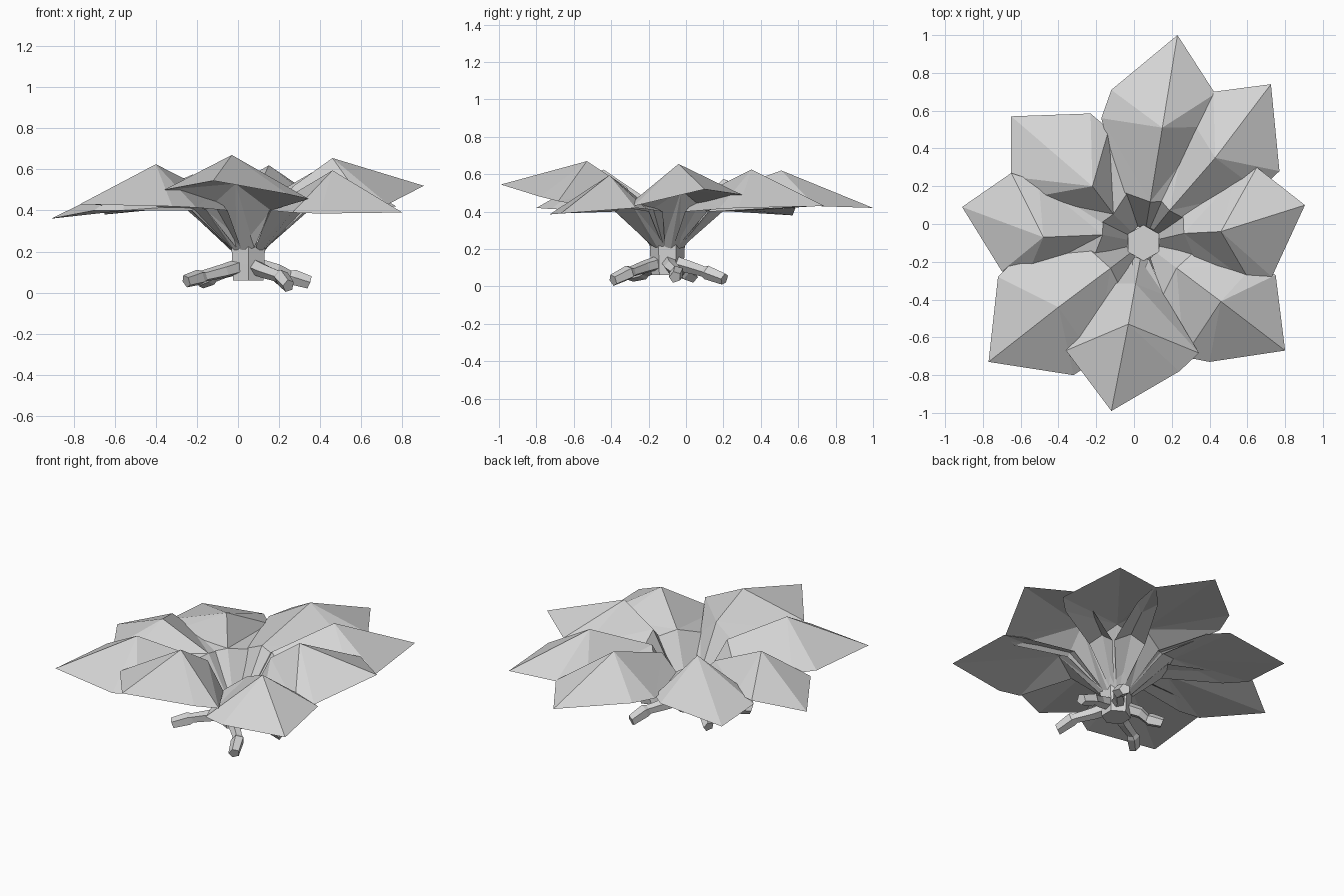
import bpy, bmesh, math
from mathutils import Vector

cube = bpy.data.objects.get("Cube")
if cube:
    bpy.data.objects.remove(cube)

grey = bpy.data.materials.new("pale_grey")
grey.use_nodes = True
grey.diffuse_color = (0.66, 0.66, 0.66, 1)
grey.node_tree.nodes["Principled BSDF"].inputs["Base Color"].default_value = (0.66, 0.66, 0.66, 1)

CENTRE = Vector((0.05, -0.1, 0))
UP = Vector((0, 0, 1))


def make_object(name, bm):
    bmesh.ops.recalc_face_normals(bm, faces=bm.faces)
    mesh = bpy.data.meshes.new(name)
    bm.to_mesh(mesh)
    bm.free()
    mesh.materials.append(grey)
    obj = bpy.data.objects.new(name, mesh)
    bpy.context.collection.objects.link(obj)
    return obj


def make_leaf(name, tip, peak, left, right, bulges):
    """Folded leaf: raised ridge on top, hollow underside, steep narrow stalk."""
    tip, peak, left, right = map(Vector, (tip, peak, left, right))
    axis = tip - CENTRE
    axis.z = 0
    axis.normalize()
    across = UP.cross(axis)

    def place(along, side, height):
        return CENTRE + axis * along + across * side + UP * height

    bm = bmesh.new()
    tip_v, peak_v = bm.verts.new(tip), bm.verts.new(peak)
    keel = bm.verts.new(place(0.33, 0, peak.z - 0.14))
    base_top = bm.verts.new(place(0.09, 0, 0.24))
    base_low = bm.verts.new(place(0.08, 0, 0.2))
    ridge = bm.verts.new(place(0.22, 0, peak.z - 0.14))
    for sign, corner_co, bulge_size in ((1, left, bulges[0]), (-1, right, bulges[1])):
        shoulder_co = place(0.25, sign * 0.16, 0.4)
        bulge_co = corner_co.lerp(shoulder_co, 0.3) + across * sign * bulge_size
        base = bm.verts.new(place(0.08, sign * 0.045, 0.22))
        shoulder = bm.verts.new(shoulder_co)
        bulge = bm.verts.new(bulge_co)
        corner = bm.verts.new(corner_co)
        # upper surface
        for face in ((base_top, base, shoulder, ridge), (ridge, shoulder, bulge),
                     (ridge, bulge, peak_v), (peak_v, bulge, corner), (peak_v, corner, tip_v)):
            bm.faces.new(face)
        # underside and stalk end
        for face in ((keel, tip_v, corner), (keel, corner, bulge), (keel, bulge, shoulder),
                     (keel, shoulder, base), (keel, base, base_low), (base_top, base_low, base)):
            bm.faces.new(face)
    return make_object(name, bm)


# Leaves: tip, ridge peak, left corner, right corner, edge bulges
make_leaf("leaf_front", (-.12, -.99, .545), (-.03, -.53, .67), (.24, -.78, .48), (-.36, -.67, .5), (.13, 0))
make_leaf("leaf_front_left", (.8, -.67, .39), (.46, -.41, .595), (.75, -.27, .42), (.4, -.73, .385), (.02, .1))
make_leaf("leaf_left", (.905, .1, .52), (.46, -.04, .655), (.65, .3, .49), (.73, -.28, .43), (0, .07))
make_leaf("leaf_back_left", (.725, .74, .43), (.43, .35, .625), (.42, .7, .43), (.77, .28, .42), (.03, .03))
make_leaf("leaf_back", (.23, 1, .42), (.15, .51, .62), (-.12, .71, .44), (.43, .69, .43), (.07, .03))
make_leaf("leaf_back_right", (-.65, .57, .38), (-.22, .2, .575), (-.65, .25, .4), (-.23, .585, .42), (.03, .05))
make_leaf("leaf_right", (-.91, .09, .36), (-.48, -.07, .57), (-.7, -.25, .4), (-.65, .27, .43), (.03, 0))
make_leaf("leaf_front_right", (-.77, -.73, .43), (-.4, -.44, .625), (-.32, -.8, .42), (-.72, -.28, .43), (.06, .07))


def make_tube(name, sections, sides):
    """Closed tube through (centre, radius, direction) sections."""
    bm = bmesh.new()
    rings = []
    for centre, radius, direction in sections:
        turn = direction.to_track_quat("Z", "Y")
        ring = []
        for i in range(sides):
            a = math.tau * (i + 0.5) / sides
            ring.append(bm.verts.new(centre + turn @ Vector((math.cos(a), math.sin(a), 0)) * radius))
        rings.append(ring)
    for low, high in zip(rings, rings[1:]):
        for i in range(sides):
            j = (i + 1) % sides
            bm.faces.new((low[i], low[j], high[j], high[i]))
    bm.faces.new(rings[0])
    bm.faces.new(rings[-1])
    return make_object(name, bm)


# Six-sided stem
make_tube("stem", [(CENTRE + UP * z, r, UP)
                   for z, r in ((0.06, 0.085), (0.14, 0.09), (0.24, 0.095))], 6)

# Knobbly roots: angle in degrees, reach, tip height
ROOTS = ((8, .3, .05), (58, .36, .04), (150, .27, .05), (213, .36, .055), (304, .35, .033))
for number, (angle, reach, tip_z) in enumerate(ROOTS, 1):
    out = Vector((math.cos(math.radians(angle)), math.sin(math.radians(angle)), 0))
    side = UP.cross(out) * (0.02 if number % 2 else -0.02)
    slope = out - UP * 0.35
    path = [(CENTRE + out * 0.04 + UP * 0.13, 0.04, slope),
            (CENTRE + out * 0.14 + UP * 0.105, 0.036, slope),
            (CENTRE + out * reach * 0.68 + side + UP * 0.08, 0.03, slope),
            (CENTRE + out * reach * 0.74 + side + UP * 0.075, 0.04, slope),
            (CENTRE + out * reach + UP * tip_z, 0.033, slope)]
    make_tube(f"root_{number}", path, 5)
